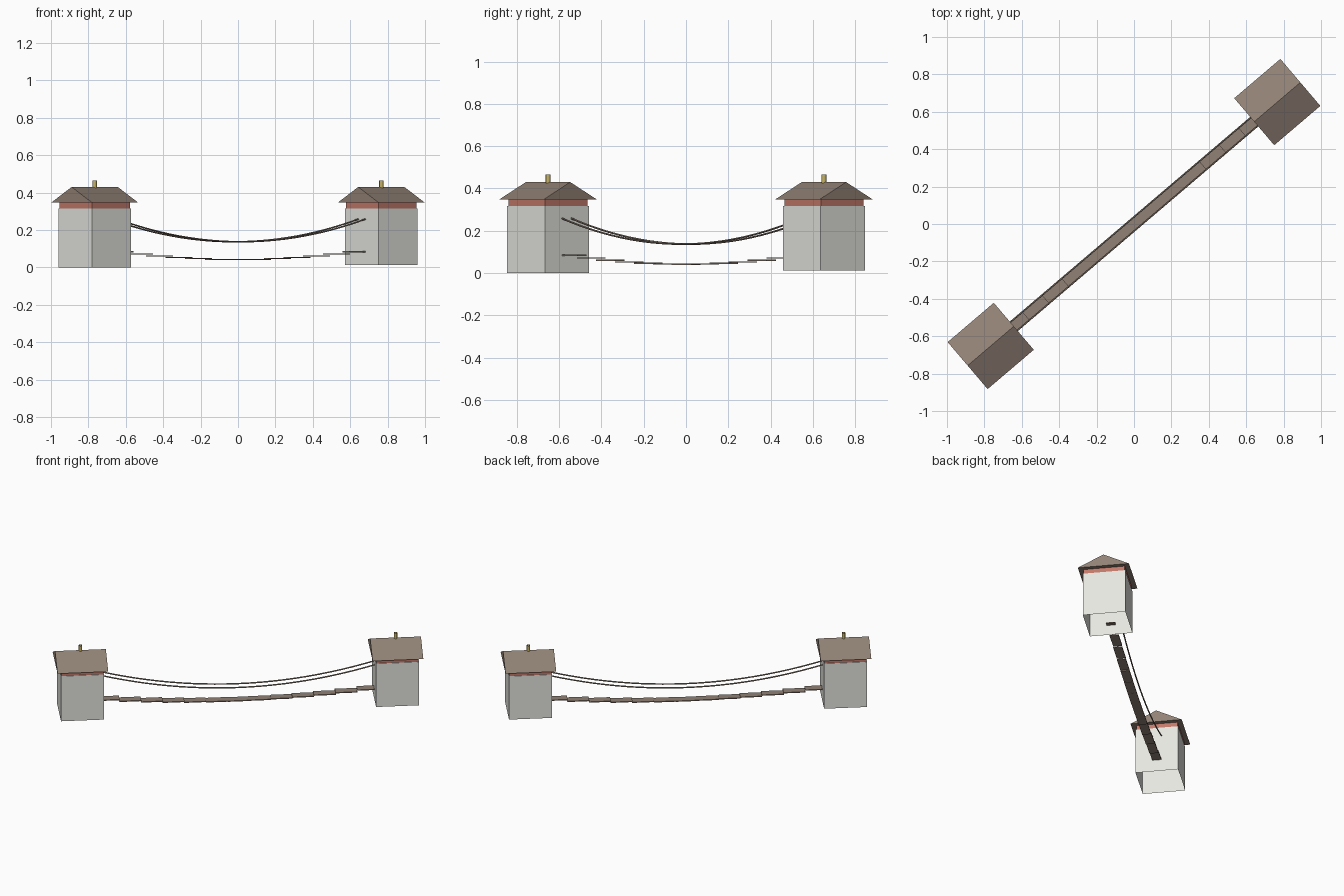
import bpy, bmesh, math
from mathutils import Matrix, Vector

if "Cube" in bpy.data.objects:
    bpy.data.objects.remove(bpy.data.objects["Cube"])

ANGLE = math.radians(40.4)
TURN = Matrix.Rotation(ANGLE, 4, 'Z')   # bridge runs along local x
REACH = 1.006                           # tower centre distance
HALF = 0.137                            # tower half width


def material(name, colour):
    m = bpy.data.materials.new(name)
    m.use_nodes = True
    m.diffuse_color = (*colour, 1)
    bsdf = m.node_tree.nodes["Principled BSDF"]
    bsdf.inputs["Base Color"].default_value = (*colour, 1)
    bsdf.inputs["Roughness"].default_value = 0.9
    return m


WALL = material("pale_plaster", (0.79, 0.79, 0.75))
BRICK = material("brick_red", (0.54, 0.19, 0.145))
WOOD = material("brown_wood", (0.285, 0.222, 0.178))
BRASS = material("dull_brass", (0.57, 0.45, 0.14))


def finish(name, bm, mat, smooth=False):
    bmesh.ops.transform(bm, matrix=TURN, verts=bm.verts)
    for f in bm.faces:
        f.smooth = smooth
    mesh = bpy.data.meshes.new(name)
    bm.to_mesh(mesh)
    bm.free()
    mesh.materials.append(mat)
    bpy.context.collection.objects.link(bpy.data.objects.new(name, mesh))


def add_box(bm, x, hx, hy, z0, z1):
    m = Matrix.Translation((x, 0, (z0 + z1) / 2)) @ Matrix.Diagonal((2 * hx, 2 * hy, z1 - z0, 1))
    bmesh.ops.create_cube(bm, size=1, matrix=m)


def tower(side, x, base):
    # Plastered body, open underneath
    bm = bmesh.new()
    add_box(bm, x, HALF, HALF, base, 0.316)
    bm.normal_update()
    floor = [f for f in bm.faces if f.normal.z < -0.5]
    bmesh.ops.delete(bm, geom=floor, context='FACES')
    finish(side + "_tower_wall", bm, WALL)

    # Brick course under the eaves
    bm = bmesh.new()
    add_box(bm, x, HALF - 0.004, HALF - 0.004, 0.316, 0.349)
    finish(side + "_tower_band", bm, BRICK)

    # Gabled roof, ridge in line with the bridge
    bm = bmesh.new()
    section = [(-0.165, 0.348), (0.165, 0.348), (0, 0.43)]
    end = bm.faces.new([bm.verts.new((x - 0.162, y, z)) for y, z in section])
    out = bmesh.ops.extrude_face_region(bm, geom=[end], use_keep_orig=True)
    moved = [v for v in out["geom"] if isinstance(v, bmesh.types.BMVert)]
    bmesh.ops.translate(bm, verts=moved, vec=(0.324, 0, 0))
    bmesh.ops.recalc_face_normals(bm, faces=bm.faces)
    finish(side + "_tower_roof", bm, WOOD)

    # Open pipe on the ridge
    bm = bmesh.new()
    bmesh.ops.create_cone(bm, cap_ends=False, segments=16, radius1=0.011, radius2=0.011,
                          depth=0.05, matrix=Matrix.Translation((x, 0, 0.44)))
    finish(side + "_roof_pipe", bm, BRASS, smooth=True)


tower("right", -REACH, 0.0)
tower("left", REACH, 0.012)

# Walkway of level boards stepping down to the middle
COUNT, LENGTH = 13, 0.138
bm = bmesh.new()
for i in range(COUNT):
    x = (i - COUNT // 2) * LENGTH
    z = 0.042 + 0.042 * (x / 0.83) ** 2
    add_box(bm, x, LENGTH / 2 + 0.001, 0.029, z - 0.003, z + 0.003)
finish("walkway", bm, WOOD)

# Sagging hand ropes
SPAN, STEPS = 0.88, 24
for name, y in (("front_hand_rope", -0.029), ("back_hand_rope", 0.029)):
    bm = bmesh.new()
    rings = []
    for i in range(STEPS + 1):
        t = 2 * i / STEPS - 1
        centre = Vector((t * SPAN, y, 0.137 + 0.124 * t * t))
        rings.append([bm.verts.new(centre + Vector((0, math.cos(a), math.sin(a))) * 0.0045)
                      for a in (k * math.tau / 6 for k in range(6))])
    for a, b in zip(rings, rings[1:]):
        for k in range(6):
            n = (k + 1) % 6
            bm.faces.new((a[k], a[n], b[n], b[k]))
    bm.faces.new(rings[0])
    bm.faces.new(rings[-1])
    bmesh.ops.recalc_face_normals(bm, faces=bm.faces)
    finish(name, bm, WOOD)
